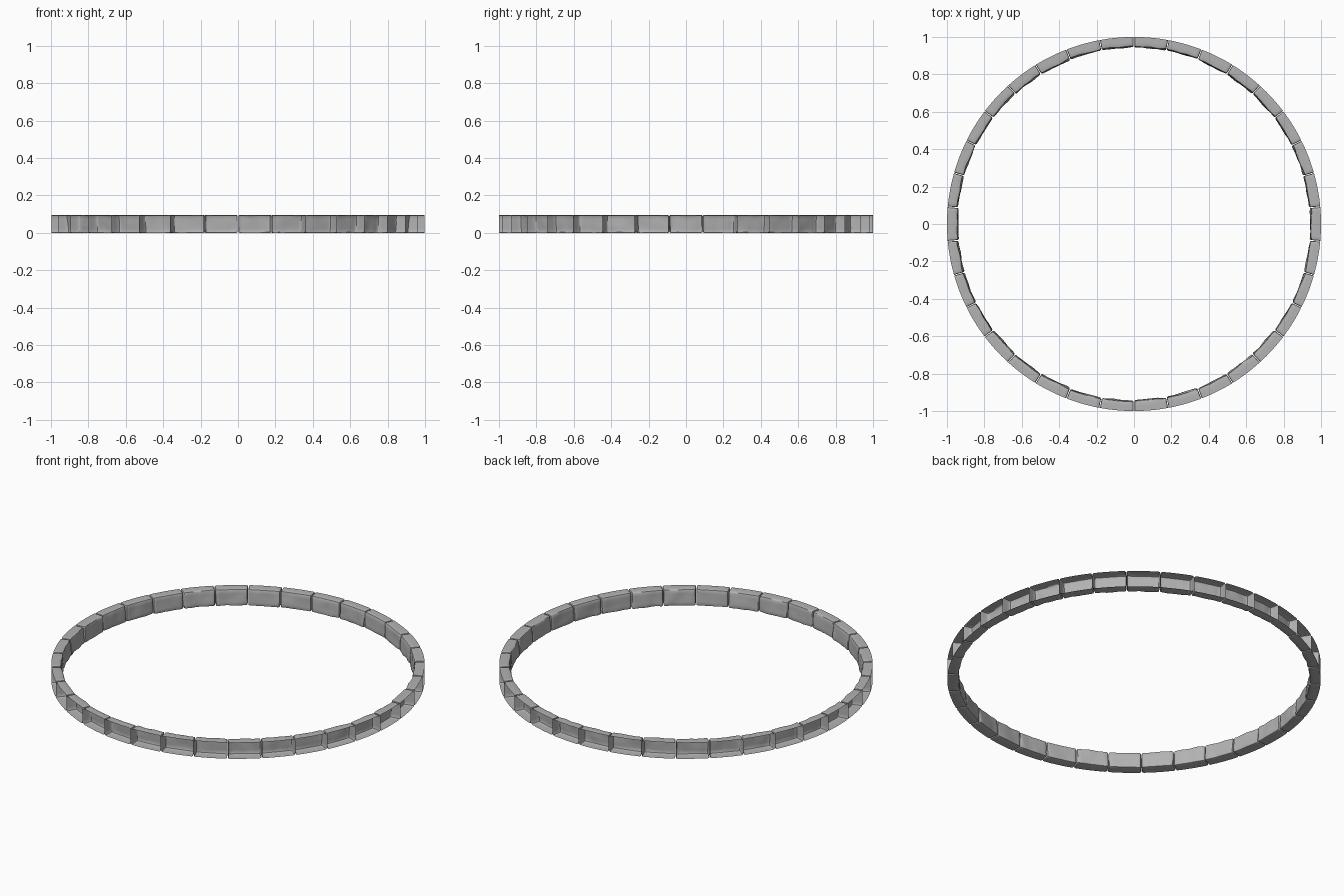
import bpy, bmesh, math, random
from mathutils import Vector, noise

if "Cube" in bpy.data.objects:
    bpy.data.objects.remove(bpy.data.objects["Cube"])

random.seed(4)
STONES = 34
STEP = 2 * math.pi / STONES
HEIGHT, INNER, OUTER = 0.095, 0.943, 1.0

grey = bpy.data.materials.new("stone grey")
grey.use_nodes = True
colour = (0.45, 0.45, 0.45, 1)
grey.diffuse_color = colour
grey.node_tree.nodes["Principled BSDF"].inputs["Base Color"].default_value = colour


def make_stone(index):
    """One hollow kerb stone, open on the outside, worn on the inside."""
    bm = bmesh.new()
    bmesh.ops.create_cube(bm, size=1)
    # local x runs along the kerb, y outwards, z up
    length = STEP * OUTER - 0.004
    inner = INNER + random.uniform(-0.003, 0.003)
    for v in bm.verts:
        v.co.x *= length
        v.co.y = OUTER if v.co.y > 0 else inner
        v.co.z = HEIGHT if v.co.z > 0 else 0
    bm.normal_update()
    outside = [f for f in bm.faces if f.normal.y > 0.9]
    bmesh.ops.delete(bm, geom=outside, context='FACES_ONLY')

    # rounded edges everywhere except around the open outside
    edges = [e for e in bm.edges if not e.is_boundary]
    bmesh.ops.bevel(bm, geom=edges, offset=0.008, segments=2,
                    profile=0.5, affect='EDGES', clamp_overlap=True)

    # cuts that let the stone bend and wear
    def cut(point, normal):
        bmesh.ops.bisect_plane(bm, geom=bm.verts[:] + bm.edges[:] + bm.faces[:],
                               plane_co=point, plane_no=normal)
    for i in range(-3, 4):
        cut((i * length / 8, 0, 0), (1, 0, 0))
    for i in range(1, 4):
        cut((0, 0, i * HEIGHT / 4), (0, 0, 1))
    cut((0, (INNER + OUTER) / 2, 0), (0, 1, 0))

    # wear the inner side, then wrap the stone round the circle
    angle = -math.pi / 2 + (index + 0.5) * STEP
    for v in bm.verts:
        x, r, z = v.co
        inside = (OUTER - r) / (OUTER - INNER)
        wear = noise.noise(Vector((x * 18 + index * 7.3, r * 18, z * 18)))
        r += inside * (0.005 * wear + 0.006 * (z / HEIGHT - 0.4))
        # straighter inner face, circular outer rim
        r += inside * 0.003 * ((2 * x / length) ** 2 - 0.5)
        z += inside * 0.002 * wear * (1 if z < HEIGHT / 2 else -1)
        a = angle + x / OUTER
        v.co = (r * math.cos(a), r * math.sin(a), min(max(z, 0), HEIGHT))
    bmesh.ops.recalc_face_normals(bm, faces=bm.faces[:])
    # the open shell faces the ring centre on its inner wall
    centre = Vector((math.cos(angle), math.sin(angle), 0))
    bm.normal_update()
    if sum(f.normal.dot(centre) * f.calc_area() for f in bm.faces) > 0:
        bmesh.ops.reverse_faces(bm, faces=bm.faces[:])

    mesh = bpy.data.meshes.new("kerb_stone")
    bm.to_mesh(mesh)
    bm.free()
    mesh.materials.append(grey)
    stone = bpy.data.objects.new(f"kerb_stone_{index + 1}", mesh)
    bpy.context.collection.objects.link(stone)
    return stone


stones = [make_stone(i) for i in range(STONES)]
bpy.ops.object.select_all(action='DESELECT')
for stone in stones:
    stone.select_set(True)
bpy.context.view_layer.objects.active = stones[0]
bpy.ops.object.shade_smooth_by_angle(angle=math.radians(40))
